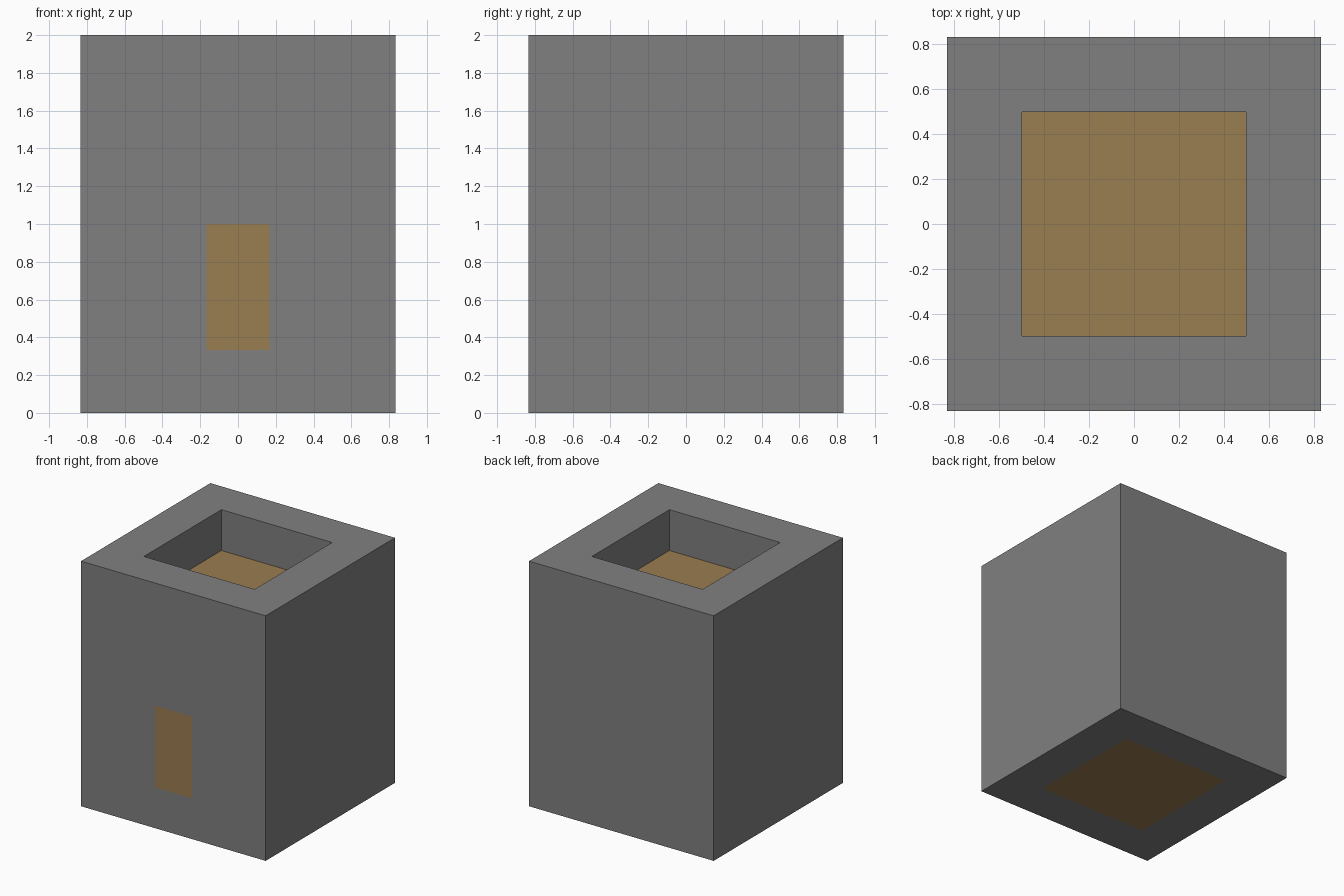
import bpy

if "Cube" in bpy.data.objects:
    bpy.data.objects.remove(bpy.data.objects["Cube"], do_unlink=True)

U = 1 / 6  # one building block


def material(name, rgb):
    mat = bpy.data.materials.new(name)
    mat.use_nodes = True
    mat.diffuse_color = (*rgb, 1)
    mat.node_tree.nodes["Principled BSDF"].inputs["Base Color"].default_value = (*rgb, 1)
    return mat


def box(name, low, high, mat):
    """Box between two corners, given in blocks."""
    centre = [(a + b) / 2 * U for a, b in zip(low, high)]
    bpy.ops.mesh.primitive_cube_add(size=1, location=centre)
    obj = bpy.context.object
    obj.name = name
    obj.scale = [(b - a) * U for a, b in zip(low, high)]
    bpy.ops.object.transform_apply(location=False, rotation=False, scale=True)
    obj.data.materials.append(mat)
    return obj


def cut(target, cutter):
    mod = target.modifiers.new(cutter.name, 'BOOLEAN')
    mod.operation = 'DIFFERENCE'
    mod.solver = 'EXACT'
    mod.object = cutter
    bpy.context.view_layer.objects.active = target
    bpy.ops.object.modifier_apply(modifier=mod.name)
    bpy.data.objects.remove(cutter, do_unlink=True)


stone = material("grey stone", (0.216, 0.216, 0.216))
wood = material("brown wood", (0.323, 0.205, 0.083))

# Stone walls with an open shaft and a doorway through the front
walls = box("tower_walls", (-5, -5, 0), (5, 5, 12), stone)
cut(walls, box("shaft_cutter", (-3, -3, -1), (3, 3, 13), stone))
cut(walls, box("doorway_cutter", (-1, -6, 2), (1, -2, 6), stone))

# Wooden parts fitted flush into the openings
box("ground_floor", (-3, -3, 0), (3, 3, 2), wood)
box("roof_deck", (-3, -3, 8), (3, 3, 10), wood)
box("front_door", (-1, -5, 2), (1, -3, 6), wood)
